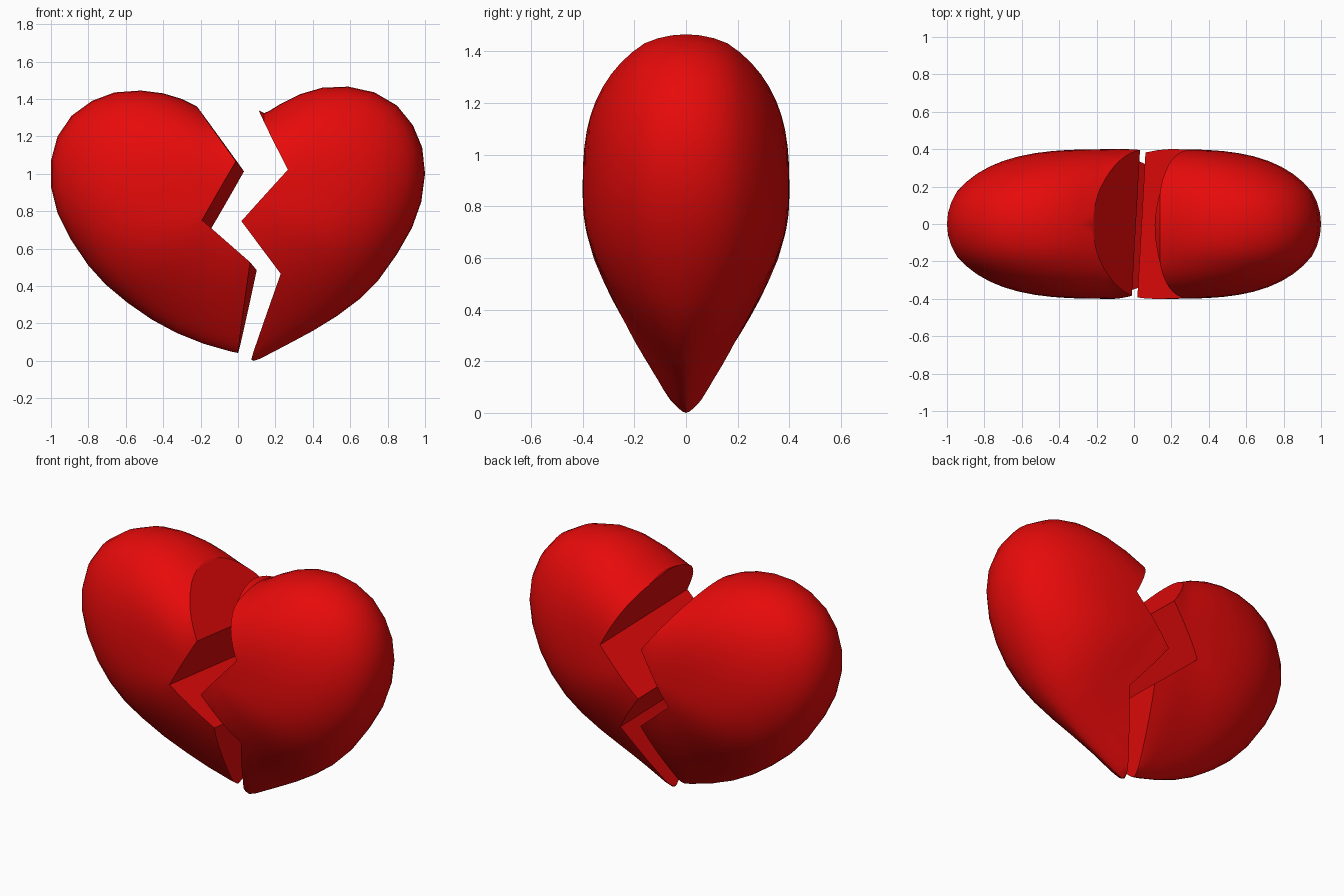
import bpy, bmesh, math
from mathutils import Vector

if "Cube" in bpy.data.objects:
    bpy.data.objects.remove(bpy.data.objects["Cube"])

red = bpy.data.materials.new("heart red")
red.diffuse_color = (0.8, 0.003, 0.003, 1)
red.use_nodes = True
red.node_tree.nodes["Principled BSDF"].inputs["Base Color"].default_value = red.diffuse_color

RINGS = 14
DEPTH = 0.4
SLANT = Vector((0.056, -0.068))      # crack drift in x, z per unit of y

# Outer outlines (x, z) from the cleft round the lobe to the tip
LEFT = [(-0.09, 1.31), (-0.15, 1.335), (-0.22, 1.36), (-0.30, 1.40), (-0.40, 1.43),
        (-0.52, 1.445), (-0.66, 1.435), (-0.78, 1.39), (-0.89, 1.31), (-0.965, 1.20),
        (-1.0, 1.07), (-1.0, 0.93), (-0.965, 0.79), (-0.895, 0.65), (-0.80, 0.51),
        (-0.71, 0.41), (-0.59, 0.31), (-0.46, 0.22), (-0.33, 0.15), (-0.18, 0.09),
        (-0.04, 0.05), (0.01, 0.04)]
RIGHT = [(0.14, 1.325), (0.165, 1.335), (0.23, 1.375), (0.33, 1.425), (0.45, 1.46),
         (0.59, 1.466), (0.73, 1.435), (0.85, 1.365), (0.935, 1.26), (0.985, 1.14),
         (1.0, 1.0), (0.98, 0.85), (0.93, 0.71), (0.85, 0.57), (0.75, 0.43),
         (0.65, 0.33), (0.53, 0.24), (0.40, 0.16), (0.26, 0.085), (0.12, 0.012),
         (0.085, 0.0)]

# Zigzag crack lines (x, z) at y = 0, running past the heart at both ends
LEFT_CRACK = [(-0.45, 1.68), (0.01, 1.04), (-0.17, 0.725), (0.083, 0.505), (-0.06, -0.3)]
RIGHT_CRACK = [(-0.015, 1.585), (0.289, 0.995), (0.04, 0.72), (0.245, 0.445), (-0.05, -0.3)]


def make_object(name, bm):
    bmesh.ops.recalc_face_normals(bm, faces=bm.faces)
    mesh = bpy.data.meshes.new(name)
    bm.to_mesh(mesh)
    bm.free()
    mesh.materials.append(red)
    obj = bpy.data.objects.new(name, mesh)
    bpy.context.collection.objects.link(obj)
    return obj


def thickness(s, direction):
    """Domed over the lobes, tapering to a blunt point toward the tip."""
    w = 0.8 * max(0.0, -direction.y) ** 3
    dome = math.sqrt(max(0.0, 1 - s ** (2.7 + 0.9 * direction.x ** 2)))
    return DEPTH * ((1 - w) * dome + w * math.cos(math.pi * s / 2))


def relax(loop):
    """Soften an outline so the cleft fades out toward the middle."""
    n = len(loop)
    return [p * 0.5 + (loop[i - 1] + loop[(i + 1) % n]) * 0.25 for i, p in enumerate(loop)]


def puffy_heart(name, half):
    """Whole inflated heart: the half outline is mirrored over its own axis."""
    half = [Vector(p) for p in half]
    top, tip = half[0], half[-1]
    axis = (tip - top).normalized()
    other = [top + 2 * axis * (p - top).dot(axis) - (p - top) for p in half[1:-1]]
    loop = half + other[::-1]
    centre = top.lerp(tip, (top.y - 0.85) / (top.y - tip.y))
    n = len(loop)
    bm = bmesh.new()
    rim = [bm.verts.new((p.x, 0, p.y)) for p in loop]
    for side in (-1, 1):
        pole = bm.verts.new((centre.x, side * DEPTH, centre.y))
        outer, shape = rim, loop
        for r in range(RINGS - 1, 0, -1):
            s = math.sin(math.pi / 2 * r / RINGS)
            if r < RINGS - 3:
                shape = relax(shape)
            ring = []
            for p in shape:
                d = p - centre
                q = centre + d * s
                ring.append(bm.verts.new((q.x, side * thickness(s, d.normalized()), q.y)))
            for i in range(n):
                j = (i + 1) % n
                bm.faces.new((outer[i], outer[j], ring[j], ring[i]))
            outer = ring
        for i in range(n):
            bm.faces.new((outer[i], outer[(i + 1) % n], pole))
    return make_object(name, bm)


def crack_block(name, crack, far_x):
    """Slanted prism covering everything on one side of the crack."""
    pts = [Vector(p) for p in crack]
    pts += [Vector((far_x, pts[-1].y)), Vector((far_x, pts[0].y))]
    bm = bmesh.new()
    a, b = [[bm.verts.new((p.x + SLANT.x * y, y, p.y + SLANT.y * y)) for p in pts]
            for y in (-0.7, 0.7)]
    bm.faces.new(a)
    bm.faces.new(b[::-1])
    for i in range(len(pts)):
        j = (i + 1) % len(pts)
        bm.faces.new((a[i], b[i], b[j], a[j]))
    return make_object(name, bm)


def broken_half(name, outline, crack, far_x):
    heart = puffy_heart(name, outline)
    cutter = crack_block("crack_cutter", crack, far_x)
    cutter.hide_render = True
    mod = heart.modifiers.new("crack", 'BOOLEAN')
    mod.operation = 'INTERSECT'
    mod.solver = 'EXACT'
    mod.object = cutter
    bpy.ops.object.select_all(action='DESELECT')
    bpy.context.view_layer.objects.active = heart
    heart.select_set(True)
    bpy.ops.object.modifier_apply(modifier=mod.name)
    bpy.data.objects.remove(cutter)
    bpy.ops.object.shade_smooth_by_angle(angle=math.radians(32))


broken_half("left_heart_half", LEFT, LEFT_CRACK, -2)
broken_half("right_heart_half", RIGHT, RIGHT_CRACK, 2)
